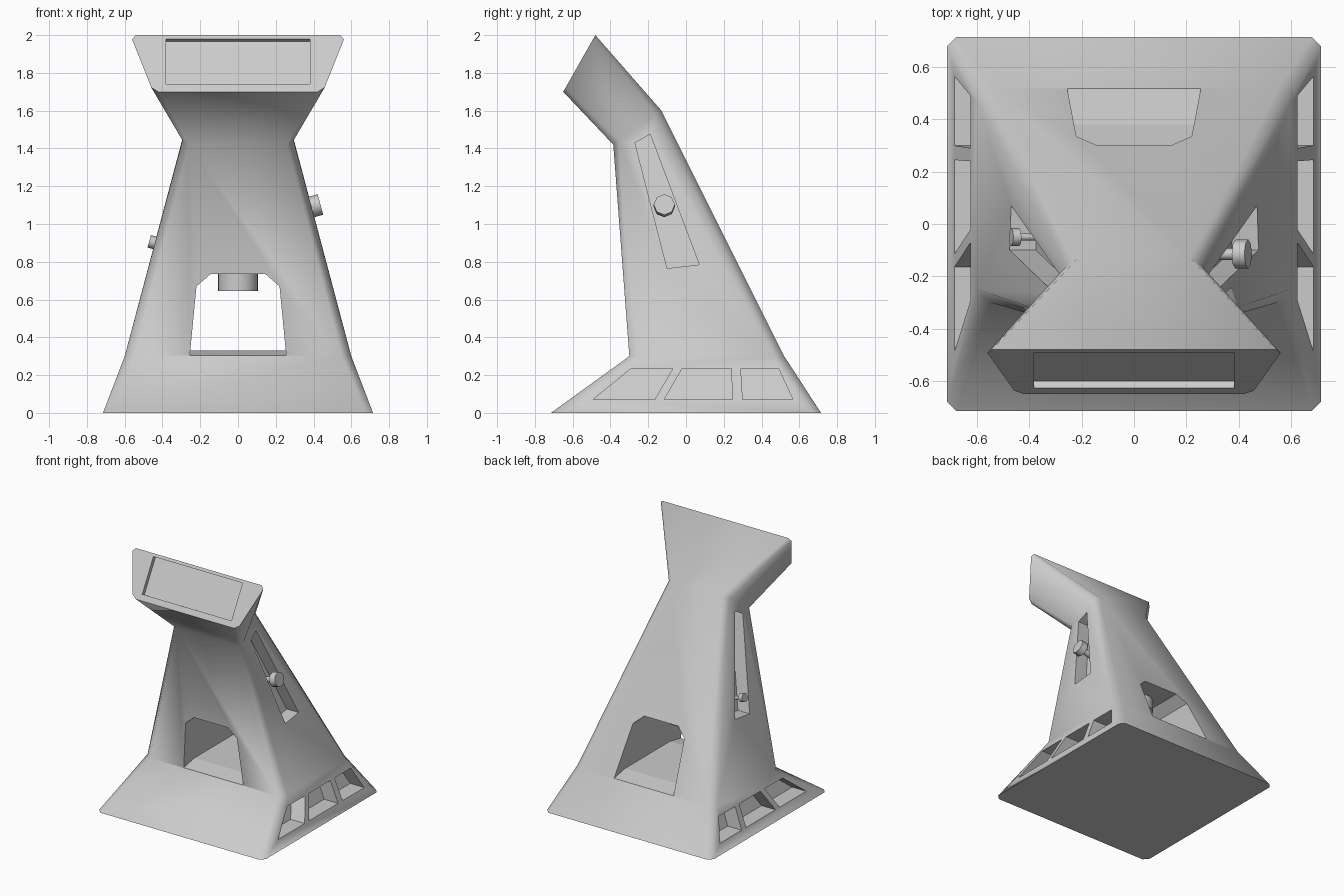
import bpy, bmesh, math
from mathutils import Vector

if "Cube" in bpy.data.objects:
    bpy.data.objects.remove(bpy.data.objects["Cube"])

grey = bpy.data.materials.new("light_grey")
grey.diffuse_color = (0.6, 0.6, 0.6, 1)
grey.use_nodes = True
grey.node_tree.nodes["Principled BSDF"].inputs["Base Color"].default_value = grey.diffuse_color


def loft(name, rings):
    """Closed solid skinned through rings with equal point counts."""
    bm = bmesh.new()
    loops = [[bm.verts.new(p) for p in r] for r in rings]
    n = len(loops[0])
    for a, b in zip(loops, loops[1:]):
        for i in range(n):
            j = (i + 1) % n
            bm.faces.new((a[i], a[j], b[j], b[i]))
    bm.faces.new(loops[0][::-1])
    bm.faces.new(loops[-1])
    bmesh.ops.recalc_face_normals(bm, faces=bm.faces)
    mesh = bpy.data.meshes.new(name)
    bm.to_mesh(mesh)
    bm.free()
    mesh.materials.append(grey)
    ob = bpy.data.objects.new(name, mesh)
    bpy.context.collection.objects.link(ob)
    return ob


def smooth(ob, degrees):
    bpy.ops.object.select_all(action='DESELECT')
    ob.select_set(True)
    bpy.context.view_layer.objects.active = ob
    bpy.ops.object.shade_smooth_by_angle(angle=math.radians(degrees))


def chamfered_ring(front, back, front_half, back_half, c):
    """Four-sided section with cut corners; front and back are (y, z)."""
    corners = [Vector((-front_half, *front)), Vector((front_half, *front)),
               Vector((back_half, *back)), Vector((-back_half, *back))]
    ring = []
    for i, p in enumerate(corners):
        for q in (corners[i - 1], corners[(i + 1) % 4]):
            ring.append(p + (q - p).normalized() * c)
    return ring


def cut(ob, cutter):
    mod = ob.modifiers.new("cut", 'BOOLEAN')
    mod.operation = 'DIFFERENCE'
    mod.solver = 'EXACT'
    mod.object = cutter
    bpy.context.view_layer.objects.active = ob
    bpy.ops.object.modifier_apply(modifier=mod.name)
    bpy.data.objects.remove(cutter)


def cylinder(name, start, end, radius, sides):
    axis = Vector(end) - Vector(start)
    bpy.ops.mesh.primitive_cylinder_add(
        vertices=sides, radius=radius, depth=axis.length,
        location=(Vector(start) + Vector(end)) / 2,
        rotation=axis.to_track_quat('Z', 'Y').to_euler())
    ob = bpy.context.object
    ob.name = name
    ob.data.materials.append(grey)
    smooth(ob, 50)
    return ob


# Flared foot, tapering tower, neck and tilted head
body = loft("body", [
    chamfered_ring((-0.715, 0), (0.715, 0), 0.715, 0.715, 0.035),
    chamfered_ring((-0.30, 0.30), (0.52, 0.30), 0.60, 0.60, 0.05),
    chamfered_ring((-0.385, 1.42), (-0.13, 1.60), 0.30, 0.255, 0.04),
    chamfered_ring((-0.65, 1.70), (-0.48, 2.0), 0.45, 0.57, 0.028)])
smooth(body, 62)


# Opening through the tower, with a slightly raised floor
def opening(y, floor):
    return [(-0.255, y, floor), (0.255, y, floor), (0.22, y, 0.67),
            (0.145, y, 0.735), (-0.145, y, 0.735), (-0.22, y, 0.67)]


cut(body, loft("opening_cutter", [opening(y, z) for y, z in (
    (-0.6, 0.305), (-0.30, 0.305), (-0.17, 0.33),
    (0.38, 0.33), (0.518, 0.305), (0.9, 0.305))]))

# Shallow display recess in the head
bpy.ops.mesh.primitive_cube_add(size=1, location=(0, -0.559, 1.86),
                                rotation=(-0.515, 0, 0))
screen = bpy.context.object
screen.scale = (0.765, 0.06, 0.276)
screen.data.materials.append(grey)
cut(body, screen)


# Recesses on both sides: tall lever slot and three foot windows
def tower_x(z):
    return 0.60 - 0.268 * (z - 0.30)


def foot_x(z):
    return 0.715 - 0.383 * z


recesses = [
    (tower_x, 0.10, [(-0.27, 1.43), (-0.19, 1.475), (0.07, 0.785), (-0.10, 0.765)]),
    (foot_x, 0.12, [(-0.49, 0.072), (-0.165, 0.072), (-0.07, 0.235), (-0.29, 0.235)]),
    (foot_x, 0.12, [(-0.115, 0.072), (0.245, 0.072), (0.24, 0.235), (-0.02, 0.235)]),
    (foot_x, 0.12, [(0.30, 0.072), (0.565, 0.072), (0.49, 0.235), (0.29, 0.235)])]
for side in (-1, 1):
    for surface, depth, outline in recesses:
        rings = [[(side * (surface(z) + d), y, z) for y, z in outline]
                 for d in (-depth, 0.1)]
        cut(body, loft("recess_cutter", rings))

# Levers: thin rod with a faceted knob, larger on the right
for label, side, y, z, radius, length in (("right", 1, -0.115, 1.09, 0.056, 0.05),
                                          ("left", -1, -0.05, 0.90, 0.034, 0.032)):
    out = Vector((side * 0.966, 0, 0.259))
    base = Vector((side * tower_x(z), y, z))
    cylinder(label + "_lever_rod", base - out * 0.12, base + out * 0.01, radius * 0.4, 8)
    cylinder(label + "_lever_knob", base, base + out * length, radius, 8)

# Round nozzle hanging from the ceiling of the opening
cylinder("nozzle", (0, 0.05, 0.645), (0, 0.05, 0.78), 0.105, 32)
